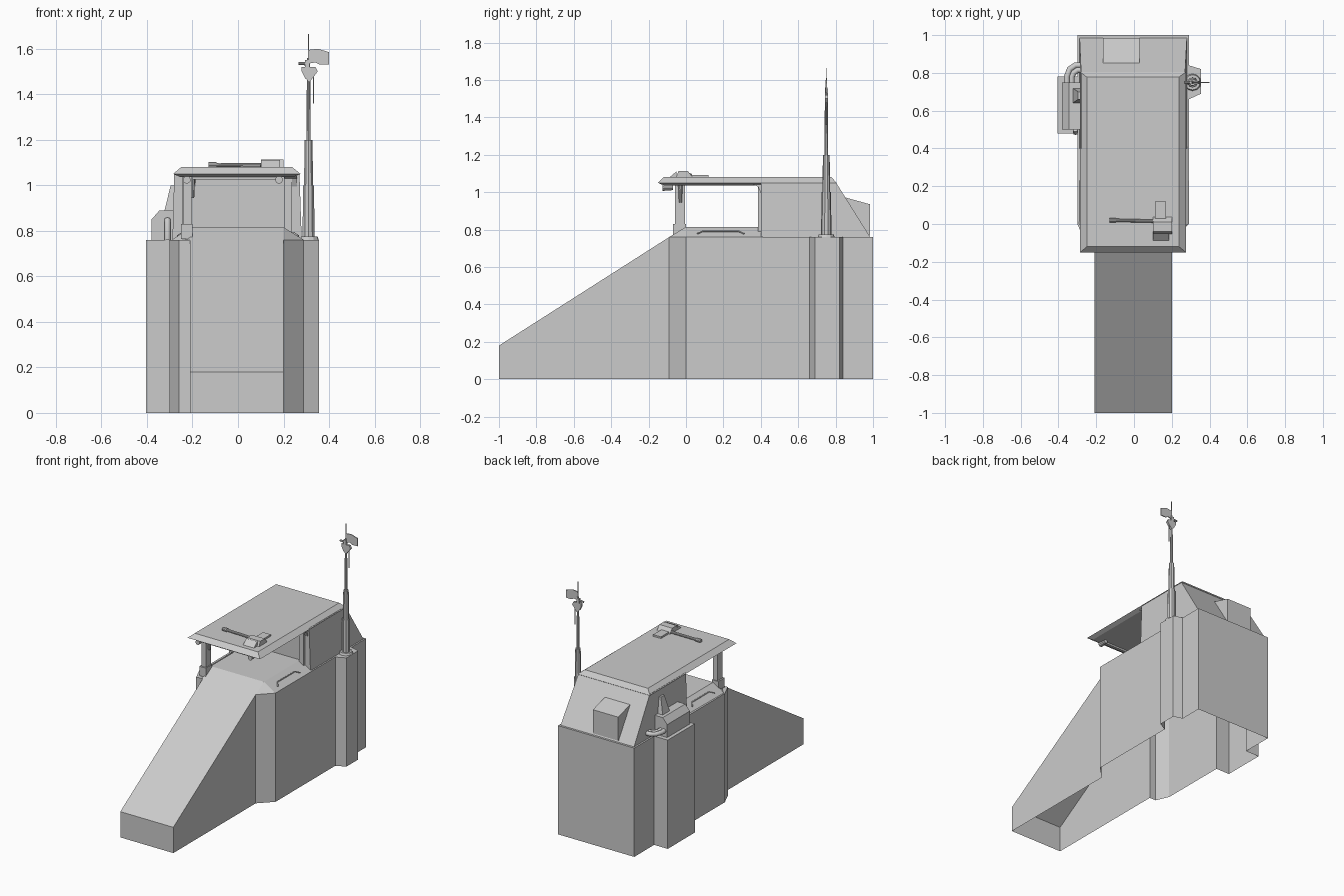
import bpy, bmesh
from mathutils import Vector

if "Cube" in bpy.data.objects:
    bpy.data.objects.remove(bpy.data.objects["Cube"])

grey = bpy.data.materials.new("plain grey")
grey.use_nodes = True
grey.diffuse_color = (0.6, 0.6, 0.6, 1)
grey.node_tree.nodes["Principled BSDF"].inputs["Base Color"].default_value = (0.6, 0.6, 0.6, 1)


def finish(name, bm):
    mesh = bpy.data.meshes.new(name)
    bm.to_mesh(mesh)
    bm.free()
    mesh.materials.append(grey)
    obj = bpy.data.objects.new(name, mesh)
    bpy.context.collection.objects.link(obj)
    return obj


def loft(name, lower, upper):
    """Closed solid between two matching rings of 3D points."""
    bm = bmesh.new()
    a = [bm.verts.new(p) for p in lower]
    b = [bm.verts.new(p) for p in upper]
    bm.faces.new(a)
    bm.faces.new(b)
    for i in range(len(a)):
        j = (i + 1) % len(a)
        bm.faces.new((a[i], a[j], b[j], b[i]))
    bmesh.ops.recalc_face_normals(bm, faces=bm.faces)
    return finish(name, bm)


def rect(x0, x1, y0, y1, z):
    return [(x0, y0, z), (x1, y0, z), (x1, y1, z), (x0, y1, z)]


def box(name, x0, x1, y0, y1, z0, z1):
    return loft(name, rect(x0, x1, y0, y1, z0), rect(x0, x1, y0, y1, z1))


def prism_x(name, x0, x1, profile):
    """Side profile of (y, z) points swept along x."""
    return loft(name, [(x0, y, z) for y, z in profile], [(x1, y, z) for y, z in profile])


def prism_y(name, y0, y1, profile):
    """Front profile of (x, z) points swept along y."""
    return loft(name, [(x, y0, z) for x, z in profile], [(x, y1, z) for x, z in profile])


def rod(name, start, end, r0, r1=None, sides=10):
    start, end = Vector(start), Vector(end)
    axis = end - start
    bm = bmesh.new()
    bmesh.ops.create_cone(bm, cap_ends=True, segments=sides, radius1=r0,
                          radius2=r0 if r1 is None else r1, depth=axis.length)
    obj = finish(name, bm)
    obj.location = (start + end) / 2
    obj.rotation_euler = axis.to_track_quat("Z", "Y").to_euler()
    return obj


def pipe(name, points, radius):
    curve = bpy.data.curves.new(name, "CURVE")
    curve.dimensions = "3D"
    curve.bevel_depth = radius
    curve.bevel_resolution = 2
    curve.use_fill_caps = True
    spline = curve.splines.new("POLY")
    spline.points.add(len(points) - 1)
    for p, co in zip(spline.points, points):
        p.co = (*co, 1)
    curve.materials.append(grey)
    obj = bpy.data.objects.new(name, curve)
    bpy.context.collection.objects.link(obj)


# Hull: one open-bottomed shell, with the sloping nose and side columns
DECK, CREST = 0.76, 0.815
outline = [(-.21, -.09), (-.21, -1), (.2, -1), (.2, -.09), (.29, 0), (.29, .66), (.355, .69),
           (.355, .82), (.29, .84), (.29, 1), (-.3, 1), (-.3, .78), (-.405, .78),
           (-.405, .48), (-.3, .48), (-.3, 0), (-.26, -.09)]
bm = bmesh.new()
low = [bm.verts.new((x, y, 0)) for x, y in outline]
top = [bm.verts.new((x, y, 0.18 if y == -1 else DECK)) for x, y in outline]
for i in range(len(low)):
    j = (i + 1) % len(low)
    bm.faces.new((low[i], low[j], top[j], top[i]))
bm.faces.new(top[:4])
bm.faces.new([top[0]] + top[3:])
finish("hull", bm)

# Raised deck with slanted shoulders
loft("raised_deck",
     [(-.21, -.09, DECK), (.2, -.09, DECK), (.29, 0, DECK), (.285, .41, DECK),
      (-.285, .41, DECK), (-.29, 0, DECK)],
     [(-.21, 0, CREST), (.2, 0, CREST), (.201, .001, CREST), (.2, .41, CREST),
      (-.21, .41, CREST), (-.211, .001, CREST)])
for side, word in ((1, "left"), (-1, "right")):
    pipe(word + "_deck_rail", [(side * .265, .06, .778), (side * .243, .09, .792),
                               (side * .243, .28, .792), (side * .265, .31, .778)], .004)

# Rear cab with sloping back
loft("cab", rect(-.288, .28, .4, .985, DECK), rect(-.28, .27, .4, .8, 1.055))
prism_x("rear_locker", -.165, .03, [(.84, DECK), (.985, .77), (.985, .935), (.84, .975)])

# Roof slab with bevelled edge, overhanging the front
loft("roof_lip", rect(-.255, .245, -.12, .8, 1.037), rect(-.285, .275, -.15, .805, 1.05))
loft("roof", rect(-.285, .275, -.15, .805, 1.05), rect(-.25, .238, -.12, .778, 1.08))

# Posts and window gussets
box("front_post", -.24, -.205, -.06, -.005, .77, 1.045)
box("post_foot", -.25, -.2, -.07, .0, .765, .83)
for x, word in ((.22, "left"), (-.225, "right")):
    box(word + "_door_post", x - .018, x + .018, .385, .405, .78, 1.045)
    prism_x(word + "_window_gusset", x - .015, x + .04,
            [(.36, 1.04), (.402, 1.04), (.402, .99), (.385, 1.03)])

# Lamps under the roof
for x in (.18, -.225):
    rod("roof_lamp", (x, -.125, 1.024), (x, -.07, 1.024), .017, .013)
rod("handset", (-.2, -.03, .945), (-.2, -.03, 1.04), .008, .012)
box("under_roof_rail", -.2, .17, -.11, -.09, 1.025, 1.04)

# Roof spotlight and wiper-like arm
prism_x("spotlight", .1, .2, [(-.055, 1.075), (-.04, 1.113), (.01, 1.113), (.04, 1.075)])
prism_x("spotlight_visor", .1, .185, [(-.09, 1.078), (-.05, 1.078), (-.05, 1.112)])
box("spotlight_bracket", .11, .17, .03, .12, 1.075, 1.092)
rod("roof_arm", (-.11, .02, 1.09), (.1, .015, 1.088), .009)
rod("roof_arm_tip", (-.13, .02, 1.09), (-.095, .02, 1.09), .013)

# Machinery on the right column
prism_y("machine_case", .5, .75, [(-.38, DECK), (-.285, DECK), (-.285, .89), (-.345, .89),
                                  (-.38, .85)])
loft("machine_funnel", rect(-.325, -.28, .64, .72, .88), rect(-.296, -.28, .66, .7, 1.0))
for k, r in enumerate((.05, .075)):
    pipe("exhaust_pipe", [(-.28 - r, .74, .8), (-.28 - r, .78, .8), (-.28 - r * .8, .76 + r * .8, .8),
                          (-.28 - r * .4, .765 + r, .8), (-.26, .765 + r, .8)], .016)
pipe("front_hose", [(-.31, .485, DECK), (-.31, .485, .83), (-.31, .5, .85)], .014)

# Telescopic mast
MX, MY = .31, .75
rod("mast_base", (MX, MY, DECK), (MX, MY, .775), .045, .04, 12)
for lo, hi, r0, r1 in ((.77, 1.0, .028, .025), (1.0, 1.2, .021, .018),
                       (1.2, 1.46, .01, .008), (1.46, 1.56, .007, .006), (1.56, 1.665, .003, .002)):
    rod("mast_section", (MX, MY, lo), (MX, MY, hi), r0, r1)

# Wind vane on the mast head
prism_y("vane_tail", MY - .003, MY + .003, [(MX, 1.535), (.34, 1.54), (.36, 1.53), (.4, 1.53),
                                           (.4, 1.585), (.35, 1.6), (MX, 1.595)])
box("vane_nose", .295, .315, MY - .008, MY + .008, 1.52, 1.55)
rod("vane_spike", (.265, MY, 1.535), (.3, MY, 1.535), .006, .008)
prism_y("vane_mount", MY - .008, MY + .008, [(.295, 1.47), (.315, 1.455), (.35, 1.5),
                                            (.34, 1.52), (.28, 1.52), (.28, 1.5)])
rod("vane_drop_rod", (.332, MY, 1.36), (.332, MY, 1.5), .003)
